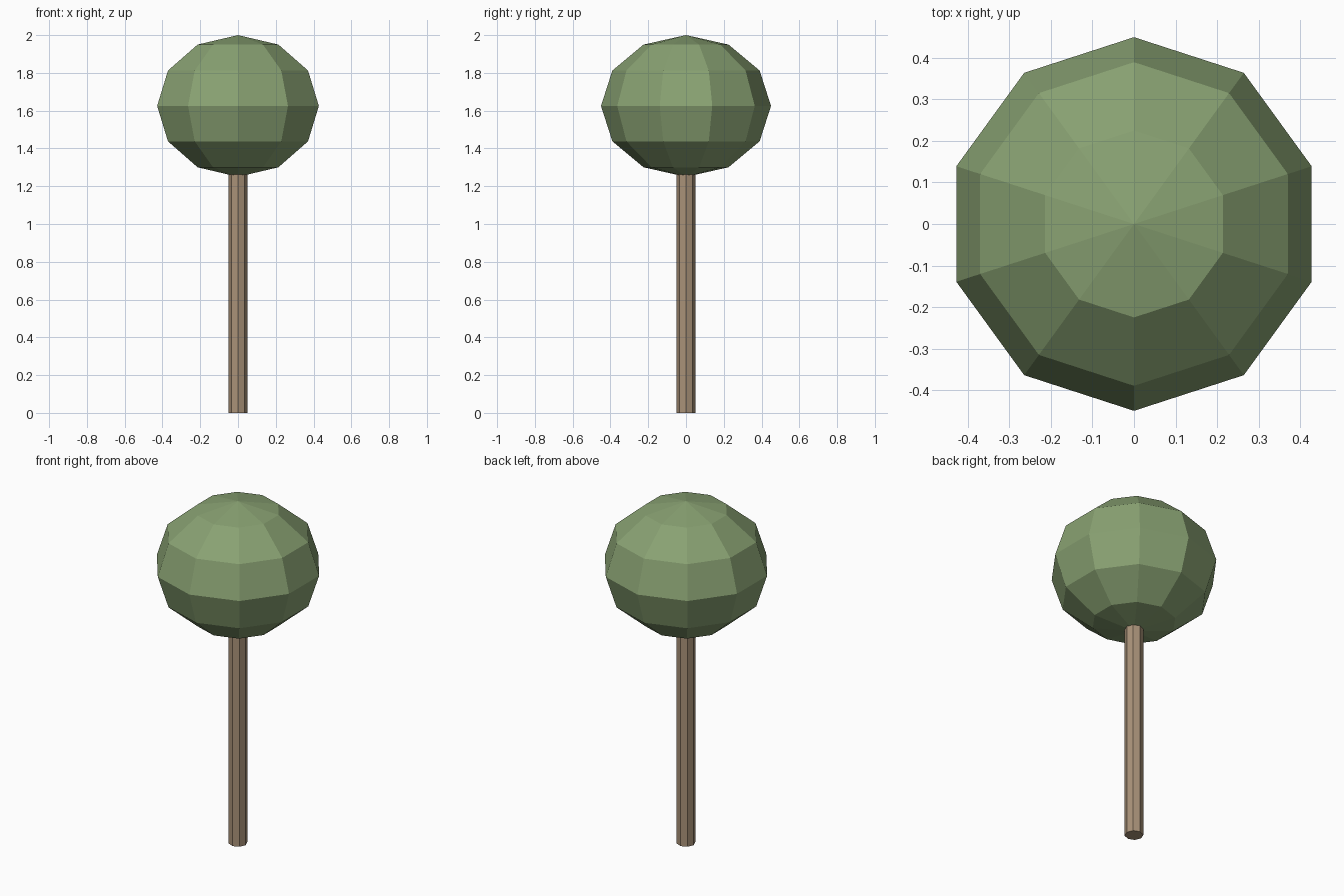
import bpy

if "Cube" in bpy.data.objects:
    bpy.data.objects.remove(bpy.data.objects["Cube"])


def paint(obj, name, color):
    mat = bpy.data.materials.new(name)
    mat.diffuse_color = color
    mat.use_nodes = True
    mat.node_tree.nodes["Principled BSDF"].inputs["Base Color"].default_value = mat.diffuse_color
    obj.data.materials.append(mat)


# Trunk: slim octagonal post, top just inside the foliage
trunk_top = 1.27
bpy.ops.mesh.primitive_cylinder_add(vertices=8, radius=0.05, depth=trunk_top,
                                    location=(0, 0, trunk_top / 2))
trunk = bpy.context.object
trunk.name = "trunk"
paint(trunk, "bark", (0.40, 0.29, 0.19, 1))

# Foliage: faceted ten-sided ball, slightly squashed
bpy.ops.mesh.primitive_uv_sphere_add(segments=10, ring_count=6, radius=0.45,
                                     location=(0, 0, 1.625))
foliage = bpy.context.object
foliage.name = "foliage"
foliage.scale.z = 0.375 / 0.45
bpy.ops.object.transform_apply(location=False, rotation=False, scale=True)
paint(foliage, "leaves", (0.25, 0.36, 0.17, 1))
